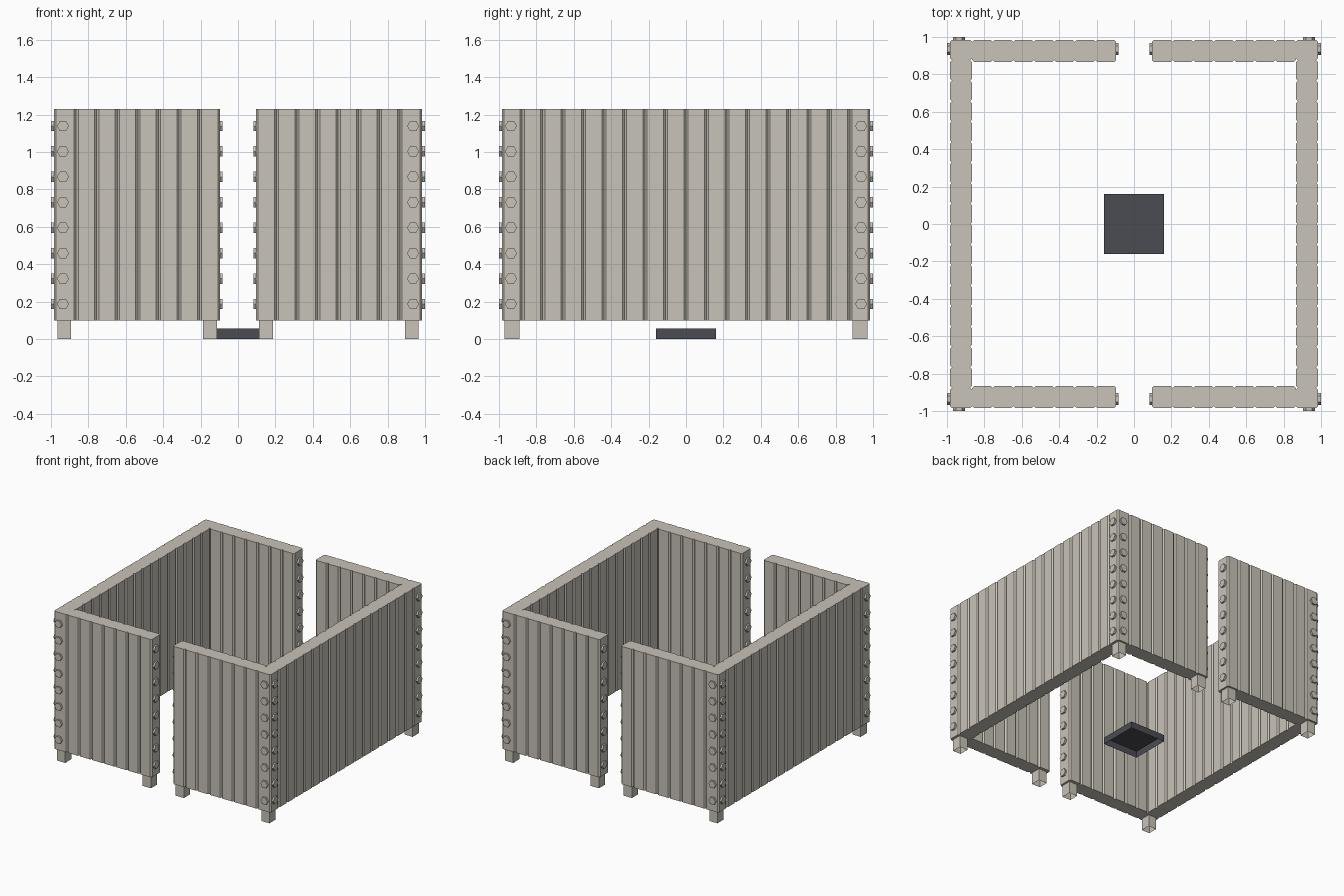
import bpy, bmesh, math
from mathutils import Matrix, Vector

if "Cube" in bpy.data.objects:
    bpy.data.objects.remove(bpy.data.objects["Cube"])

OUT, INN, GAP = 0.985, 0.865, 0.097     # wall faces and doorway half width
Z0, Z1 = 0.098, 1.23                    # wall bottom and top


def material(name, rgb):
    m = bpy.data.materials.new(name)
    m.diffuse_color = (*rgb, 1)
    m.use_nodes = True
    m.node_tree.nodes["Principled BSDF"].inputs["Base Color"].default_value = m.diffuse_color
    return m


wood = material("weathered_wood", (0.58, 0.545, 0.48))
dark = material("dark_slate", (0.068, 0.072, 0.085))


def finish(bm, name, mat):
    bmesh.ops.recalc_face_normals(bm, faces=bm.faces)
    me = bpy.data.meshes.new(name)
    bm.to_mesh(me)
    bm.free()
    me.materials.append(mat)
    ob = bpy.data.objects.new(name, me)
    bpy.context.collection.objects.link(ob)
    return ob


def plank_wall(name, start, end, planks, centre, along_x):
    """Row of planks with chamfered vertical edges, extruded from one outline."""
    c, half = 0.011, (OUT - INN) / 2
    step = (end - start) / planks
    side = []
    for i in range(planks):
        a, b = start + i * step, start + (i + 1) * step
        side += [(a, half - c), (a + c, half), (b - c, half)]
    side.append((end, half - c))
    outline = [(u, -v) for u, v in side] + side[::-1]
    bm = bmesh.new()
    verts = [bm.verts.new((u, centre + v, Z0) if along_x else (centre + v, u, Z0))
             for u, v in outline]
    base = bm.faces.new(verts)
    top = bmesh.ops.extrude_face_region(bm, geom=[base])["geom"]
    bmesh.ops.translate(bm, vec=(0, 0, Z1 - Z0),
                        verts=[g for g in top if isinstance(g, bmesh.types.BMVert)])
    finish(bm, name, wood)


def open_box(name, centre, size, mat):
    """Box standing on the ground, hollow underneath."""
    bm = bmesh.new()
    bmesh.ops.create_cube(bm, size=1)
    bmesh.ops.scale(bm, vec=size, verts=bm.verts)
    bmesh.ops.translate(bm, vec=(centre[0], centre[1], size[2] / 2), verts=bm.verts)
    bmesh.ops.recalc_face_normals(bm, faces=bm.faces)
    bmesh.ops.delete(bm, geom=[f for f in bm.faces if f.normal.z < -0.9],
                     context='FACES_ONLY')
    return finish(bm, name, mat)


def bolt_column(name, x, y, normal):
    """Vertical row of eight hexagonal bolt heads facing along normal."""
    bm = bmesh.new()
    n = Vector(normal)
    side = n.cross(Vector((0, 0, 1)))
    rot = Matrix((side, (0, 0, 1), n)).transposed().to_4x4()
    for i in range(8):
        pos = Matrix.Translation((x, y, 0.187 + i * 0.136))
        bmesh.ops.create_cone(bm, cap_ends=True, segments=6, radius1=0.032, radius2=0.032,
                              depth=0.03,
                              matrix=pos @ rot @ Matrix.Rotation(math.pi / 2, 4, 'Z'))
    finish(bm, name, wood)


MID = (OUT + INN) / 2
for sx, xs in ((-1, "left"), (1, "right")):
    plank_wall(xs + "_wall", -OUT, OUT, 18, sx * MID, False)
    for sy, ys in ((-1, "front"), (1, "back")):
        tag = f"{ys}_{xs}"
        lo, hi = sorted((sx * GAP, sx * INN))
        plank_wall(tag + "_wall", lo, hi, 7, sy * MID, True)
        # feet under the corner and beside the doorway
        open_box(tag + "_corner_foot", (sx * 0.928, sy * 0.93), (0.072, 0.08, Z0), wood)
        open_box(tag + "_door_foot", (sx * 0.15, sy * 0.93), (0.075, 0.08, Z0), wood)
        # bolt heads on both corner faces and on the doorway end
        bolt_column(tag + "_face_bolts", sx * 0.936, sy * OUT, (0, sy, 0))
        bolt_column(tag + "_side_bolts", sx * OUT, sy * 0.936, (sx, 0, 0))
        bolt_column(tag + "_door_bolts", sx * GAP, sy * 0.936, (-sx, 0, 0))

# low hollow block in the middle of the yard
open_box("centre_block", (0, 0), (0.32, 0.32, 0.055), dark)
